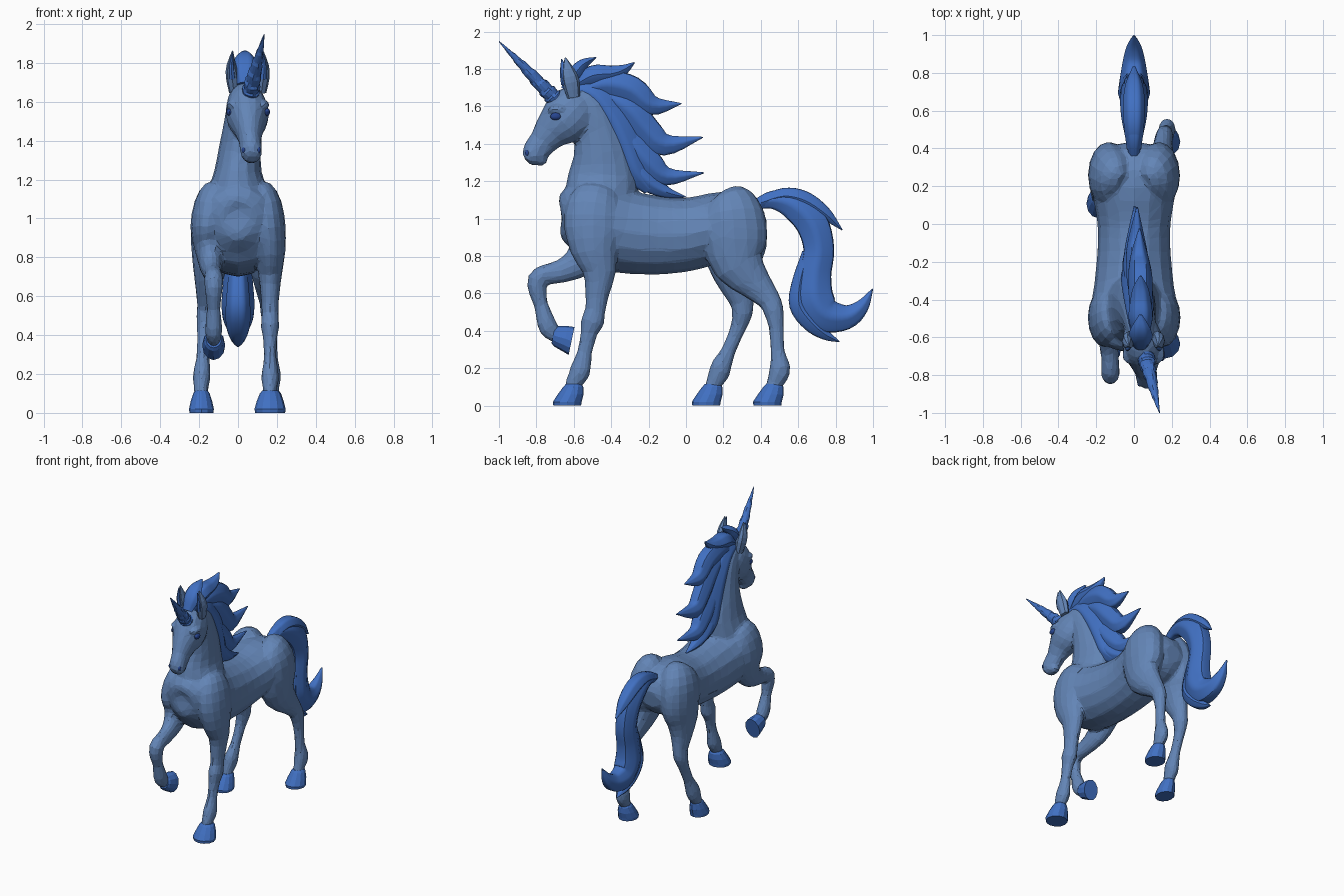
import bpy, bmesh, math
from mathutils import Vector

TAU = 2 * math.pi


def material(name, rgb):
    m = bpy.data.materials.new(name)
    m.diffuse_color = (*rgb, 1)
    return m


COAT = material("soft blue coat", (0.125, 0.235, 0.47))
HAIR = material("bright blue hair", (0.052, 0.162, 0.54))
DARK = material("dark blue eye", (0.02, 0.06, 0.28))
flesh = []  # parts fused into the body


def catmull(rings, sub):
    """Smoothly interpolate rings (x, y, z, half width, half depth)."""
    if sub < 2:
        return [Vector(r) for r in rings]
    p = [Vector(r) for r in rings]
    p = [2 * p[0] - p[1]] + p + [2 * p[-1] - p[-2]]
    out = []
    for a, b, c, d in zip(p, p[1:], p[2:], p[3:]):
        for k in range(sub):
            t = k / sub
            out.append(0.5 * (2 * b + (c - a) * t + (2 * a - 5 * b + 4 * c - d) * t * t
                              + (3 * b - a - 3 * c + d) * t ** 3))
    return out + [p[-2]]


def loft(name, rings, mat, sides=16, sub=2, axis=None, mod=None, smooth=False):
    """Skin elliptical cross-sections along a path; rings follow the path unless axis is set."""
    pts = catmull(rings, sub)
    bm = bmesh.new()
    loops = []
    for i, p in enumerate(pts):
        a, b = pts[max(i - 1, 0)], pts[min(i + 1, len(pts) - 1)]
        t = Vector(axis).normalized() if axis else Vector((b - a)[:3]).normalized()
        side = Vector((1, 0, 0))
        side = (side - side.dot(t) * t).normalized()
        up = t.cross(side)
        loop = []
        for k in range(sides):
            ang = TAU * k / sides
            f = mod(i / (len(pts) - 1), ang) if mod else 1
            w, d = max(p[3], 0.002) * f, max(p[4], 0.002) * f
            loop.append(bm.verts.new(Vector(p[:3]) + side * w * math.cos(ang) + up * d * math.sin(ang)))
        loops.append(loop)
    for u, v in zip(loops, loops[1:]):
        for k in range(sides):
            bm.faces.new((u[k], u[(k + 1) % sides], v[(k + 1) % sides], v[k]))
    bm.faces.new(loops[0])
    bm.faces.new(loops[-1])
    bmesh.ops.recalc_face_normals(bm, faces=bm.faces)
    me = bpy.data.meshes.new(name)
    bm.to_mesh(me)
    bm.free()
    me.materials.append(mat)
    ob = bpy.data.objects.new(name, me)
    bpy.context.collection.objects.link(ob)
    if smooth:
        bpy.ops.object.select_all(action='DESELECT')
        ob.select_set(True)
        bpy.context.view_layer.objects.active = ob
        bpy.ops.object.shade_smooth_by_angle(angle=math.radians(40))
    return ob


def ellipsoid(name, loc, scale, mat):
    bpy.ops.mesh.primitive_uv_sphere_add(segments=16, ring_count=10, radius=1, location=loc, scale=scale)
    ob = bpy.context.object
    ob.name = name
    ob.data.materials.append(mat)
    return ob


def body_part(name, rings):
    flesh.append(loft(name, rings, COAT))


def mirrored(rings, s):
    return [(r[0] * s, *r[1:]) for r in rings]


# Torso, chest to rump
body_part("torso", [
    (0, -.668, .97, .03, .04), (0, -.655, .97, .1, .12), (0, -.615, .98, .175, .185),
    (0, -.55, .985, .215, .21), (0, -.45, .965, .23, .23), (0, -.33, .93, .212, .223),
    (0, -.15, .91, .194, .21), (0, 0, .915, .194, .197), (0, .1, .935, .208, .19),
    (0, .2, .95, .225, .194), (0, .3, .945, .22, .178), (0, .38, .935, .165, .135),
    (0, .425, .93, .07, .06)])
flesh.append(ellipsoid("croup", (0, .23, 1.0), (.17, .19, .14), COAT))
flesh.append(ellipsoid("withers", (0, -.42, 1.06), (.18, .18, .12), COAT))

# Neck
body_part("neck", [
    (0, -.46, .98, .19, .195), (0, -.455, 1.11, .165, .195), (0, -.443, 1.24, .122, .185),
    (.01, -.45, 1.36, .108, .152), (.02, -.475, 1.48, .094, .13),
    (.03, -.52, 1.59, .085, .11), (.038, -.59, 1.66, .065, .075)])

# Head, poll to muzzle, with chin
body_part("head", [
    (.03, -.535, 1.645, .05, .07), (.035, -.56, 1.62, .085, .115), (.043, -.61, 1.57, .106, .142),
    (.05, -.665, 1.515, .108, .132), (.055, -.72, 1.465, .082, .1), (.061, -.765, 1.41, .06, .077),
    (.066, -.80, 1.368, .057, .071), (.069, -.825, 1.335, .056, .061), (.07, -.845, 1.316, .042, .043),
    (.07, -.853, 1.309, .02, .018)])
flesh.append(ellipsoid("chin", (.068, -.78, 1.315), (.038, .04, .033), COAT))

# Ears, eyes, brows and nostrils
for s, label in ((1, "right"), (-1, "left")):
    x = .05 + s * .07
    ear = [(x, -.6, 1.65, .026, .035), (x + s * .01, -.615, 1.73, .033, .047),
           (x + s * .014, -.63, 1.79, .024, .036), (x + s * .008, -.645, 1.862, .003, .003)]
    loft(f"{label}_ear", ear, COAT, sides=8)
    loft(f"{label}_inner_ear", [(a, b - .02, c - .008, w * .6, d * .7) for a, b, c, w, d in ear[1:]],
         HAIR, sides=8)
    ellipsoid(f"{label}_eye", (.053 + s * .096, -.697, 1.547), (.016, .029, .02), DARK)
    flesh.append(ellipsoid(f"{label}_brow", (.05 + s * .08, -.685, 1.585), (.032, .055, .025), COAT))
    ellipsoid(f"{label}_nostril", (.068 + s * .036, -.847, 1.352), (.013, .014, .018), DARK)

# Spiral horn
loft("horn", [(.06, -.69, 1.63, .045, .045), (.075, -.76, 1.70, .038, .038),
              (.105, -.88, 1.825, .022, .022), (.135, -1.0, 1.948, .002, .002)],
     HAIR, sides=14, sub=10, mod=lambda t, a: .92 + .24 * ((7 * t + a / TAU) % 1))

# Front legs: shared shoulder, one standing, one raised
shoulder = [(.07, -.465, 1.175, .03, .05), (.1, -.475, 1.13, .085, .12), (.138, -.49, 1.06, .09, .15),
            (.155, -.495, .95, .09, .158)]
body_part("right_front_leg", shoulder + [
    (.165, -.49, .83, .079, .125), (.165, -.462, .72, .062, .09), (.165, -.475, .6, .047, .064),
    (.165, -.485, .51, .043, .054), (.165, -.5, .45, .048, .063), (.165, -.518, .39, .037, .046),
    (.165, -.54, .29, .032, .039), (.165, -.562, .2, .044, .054), (.165, -.578, .16, .044, .052),
    (.165, -.6, .12, .036, .044), (.165, -.61, .07, .036, .04)])
body_part("left_front_leg", mirrored(shoulder, -1) + [
    (-.15, -.51, .85, .074, .125), (-.14, -.575, .765, .06, .087), (-.13, -.67, .718, .047, .062),
    (-.125, -.75, .7, .047, .056), (-.125, -.793, .672, .049, .056), (-.125, -.793, .61, .043, .048),
    (-.125, -.775, .54, .034, .038), (-.125, -.755, .47, .042, .047), (-.125, -.735, .415, .044, .052),
    (-.125, -.705, .385, .035, .044), (-.125, -.67, .37, .036, .042)])

# Hind legs: shared haunch, one stepping back, one forward
haunch = [(.06, .215, 1.13, .04, .06), (.09, .235, 1.095, .1, .13),
          (.118, .25, 1.02, .117, .168), (.132, .258, .93, .112, .177), (.135, .262, .85, .106, .168)]
body_part("right_hind_leg", haunch + [
    (.145, .285, .75, .086, .137), (.15, .38, .64, .059, .087), (.158, .445, .565, .046, .062),
    (.162, .468, .51, .046, .055), (.167, .483, .42, .035, .041), (.172, .49, .29, .032, .038),
    (.175, .503, .21, .044, .055), (.175, .495, .165, .044, .055), (.175, .475, .12, .036, .044),
    (.175, .46, .07, .036, .04)])
body_part("left_hind_leg", mirrored(haunch, -1) + [
    (-.145, .255, .75, .088, .14), (-.155, .275, .64, .064, .094), (-.162, .3, .55, .048, .064),
    (-.168, .3, .49, .047, .056), (-.175, .28, .42, .036, .042), (-.18, .23, .3, .032, .038),
    (-.185, .19, .215, .044, .055), (-.188, .175, .17, .044, .055), (-.19, .15, .12, .036, .044),
    (-.19, .135, .07, .036, .04)])

# Fuse the coat parts into one faceted body
bpy.ops.object.select_all(action='DESELECT')
for ob in flesh:
    ob.select_set(True)
body = bpy.context.view_layer.objects.active = flesh[0]
bpy.ops.object.join()
body.name = "body"
remesh = body.modifiers.new("fuse", 'REMESH')
remesh.mode, remesh.voxel_size = 'VOXEL', .011
soften = body.modifiers.new("soften", 'SMOOTH')
soften.factor, soften.iterations = .5, 4
bpy.ops.object.modifier_apply(modifier="fuse")
bpy.ops.object.modifier_apply(modifier="soften")
facet = body.modifiers.new("facet", 'DECIMATE')
facet.ratio = 4200 / (2 * len(body.data.polygons))
bpy.ops.object.modifier_apply(modifier="facet")
bpy.ops.object.shade_flat()

# Hooves
for name, x, y, w in (("right_front_hoof", .165, -.635, .08), ("right_hind_hoof", .175, .435, .07),
                      ("left_hind_hoof", -.188, .108, .064)):
    loft(name, [(x, y, 0, w * .96, .074), (x, y, .02, w, .077), (x, y + .018, .06, w * .86, .069),
                (x, y + .032, .1, w * .66, .054), (x, y + .034, .115, w * .5, .042)],
         HAIR, sides=12, sub=1, axis=(0, 0, 1))
loft("left_front_hoof", [(-.125, -.71, .378, .04, .044), (-.125, -.695, .372, .05, .056),
                         (-.125, -.645, .358, .057, .069), (-.125, -.612, .346, .059, .076)],
     HAIR, sides=12, sub=1, axis=(0, .96, -.2))


def lock(name, path, width):
    """Curved tapering tuft from (y, z, half depth) points, with grooves along its length."""
    top = max(p[2] for p in path)
    rings = [(.035 * min(max((z - 1.2) / .5, 0), 1), y, z, width * (d / top) ** .8, d) for y, z, d in path]
    loft(name, rings, HAIR, sides=24, sub=4, mod=lambda t, a: 1 + .055 * math.cos(6 * a), smooth=True)


# Mane: strip along the crest, then swept locks from poll to withers
lock("mane_crest", [(-.62, 1.70, .04), (-.49, 1.66, .07), (-.385, 1.53, .085), (-.315, 1.38, .085),
                    (-.265, 1.25, .075), (-.19, 1.16, .04)], .075)
for i, path in enumerate([
    [(-.65, 1.69, .02), (-.6, 1.765, .04), (-.55, 1.825, .03), (-.48, 1.862, .003)],
    [(-.6, 1.71, .03), (-.5, 1.765, .055), (-.4, 1.775, .045), (-.335, 1.795, .03), (-.275, 1.835, .003)],
    [(-.55, 1.69, .04), (-.42, 1.72, .07), (-.29, 1.69, .075), (-.18, 1.605, .055), (-.025, 1.615, .003)],
    [(-.43, 1.66, .05), (-.31, 1.59, .08), (-.21, 1.475, .075), (-.11, 1.395, .06), (.09, 1.435, .003)],
    [(-.38, 1.54, .05), (-.29, 1.41, .075), (-.2, 1.3, .075), (-.1, 1.225, .05), (.095, 1.245, .003)],
    [(-.31, 1.38, .04), (-.26, 1.27, .06), (-.19, 1.19, .055), (-.1, 1.14, .03), (0, 1.115, .003)],
]):
    lock(f"mane_lock_{i + 1}", path, .06)

# Tail: main sweep, upper tuft and lower tuft
lock("tail_main", [(.36, 1.07, .025), (.46, 1.1, .05), (.57, 1.075, .08), (.67, .98, .09), (.71, .84, .085),
                   (.69, .7, .09), (.69, .57, .105), (.75, .485, .095), (.86, .475, .068),
                   (.94, .53, .04), (.998, .625, .003)], .08)
lock("tail_upper_tuft", [(.4, 1.085, .03), (.52, 1.12, .045), (.63, 1.1, .05), (.74, 1.03, .037),
                         (.835, .94, .003)], .055)
lock("tail_lower_tuft", [(.65, .82, .03), (.61, .66, .045), (.605, .54, .055), (.67, .445, .052),
                         (.745, .38, .03), (.82, .342, .003)], .06)
